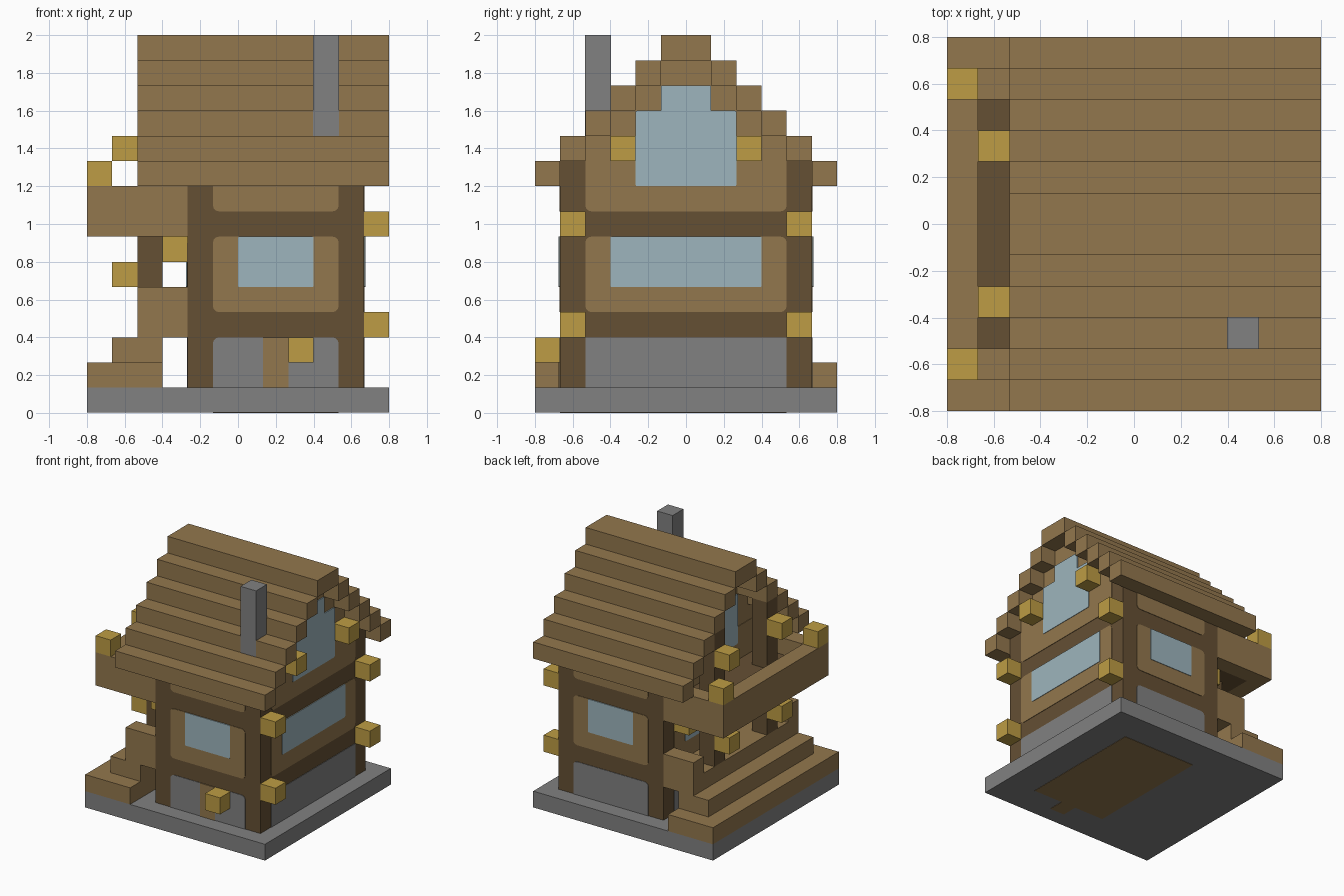
import bpy
import bmesh
from math import sin, cos, pi
from mathutils import Vector

default = bpy.data.objects.get("Cube")
if default:
    bpy.data.objects.remove(default)

U = 2 / 15            # edge of one building block
HALF = 6              # half of the footprint in blocks


def make_material(name, color):
    mat = bpy.data.materials.new(name)
    mat.use_nodes = True
    mat.diffuse_color = (*color, 1)
    mat.node_tree.nodes["Principled BSDF"].inputs["Base Color"].default_value = (*color, 1)
    return mat


wood = make_material("plank brown", (.29, .185, .075))
timber = make_material("dark timber", (.13, .08, .034))
stone = make_material("stone grey", (.22, .22, .22))
gold = make_material("lantern gold", (.51, .335, .058))
glass = make_material("pale blue glass", (.337, .462, .509))


def world(x, y, z):
    return Vector(((x - HALF) * U, (y - HALF) * U, z * U))


def finish(name, bm, mat):
    bmesh.ops.recalc_face_normals(bm, faces=bm.faces)
    mesh = bpy.data.meshes.new(name)
    bm.to_mesh(mesh)
    bm.free()
    mesh.materials.append(mat)
    obj = bpy.data.objects.new(name, mesh)
    bpy.context.collection.objects.link(obj)


def blocks(name, mat, *spans):
    """One object from boxes, each given as (x range, y range, z range) in blocks."""
    bm = bmesh.new()
    for xs, ys, zs in spans:
        low, high = world(xs[0], ys[0], zs[0]), world(xs[1], ys[1], zs[1])
        for v in bmesh.ops.create_cube(bm, size=1)["verts"]:
            v.co = Vector(h if c > 0 else l for c, l, h in zip(v.co, low, high))
    finish(name, bm, mat)


def mirror_y(span):
    xs, (a, b), zs = span
    return xs, (12 - b, 12 - a), zs


def both(*spans):
    return [s for span in spans for s in (span, mirror_y(span))]


# Wall planes: (axis, position in blocks, outward sign)
SIDES = {"front": (1, 1, -1), "back": (1, 11, 1), "right": (0, 11, 1), "left": (0, 4, -1)}


def plate(name, mat, side, across, up, lift=.004, bottom=0, top=0):
    """Thin wall panel with optionally rounded bottom and top corners."""
    axis, pos, sign = SIDES[side]
    (a, b), (c, d) = across, up
    outline = []
    corners = ((a, c, 1, 1, bottom, pi), (b, c, -1, 1, bottom, 1.5 * pi),
               (b, d, -1, -1, top, 0), (a, d, 1, -1, top, .5 * pi))
    for x, z, sx, sz, r, start in corners:
        for i in range(4 if r else 1):
            t = start + i * pi / 6
            outline.append((x + r * (sx + cos(t)), z + r * (sz + sin(t))) if r else (x, z))
    bm = bmesh.new()
    rings = []
    for depth in (0, lift / U):
        out = pos + sign * depth
        rings.append([bm.verts.new(world(out, p, z) if axis == 0 else world(p, out, z))
                      for p, z in outline])
    inner, outer = rings
    bm.faces.new(inner)
    bm.faces.new(outer)
    for i in range(len(inner)):
        j = (i + 1) % len(inner)
        bm.faces.new((inner[i], inner[j], outer[j], outer[i]))
    finish(side + "_" + name, bm, mat)


# Foundation with a wooden floor showing on its underside
blocks("foundation_slab", stone, ((0, 12), (0, 12), (.02, 1)))
blocks("ground_floor", wood, ((5, 10), (2, 10), (0, .1)), ((7, 8), (1, 2), (0, .1)))

# House body in dark timber framing
blocks("timber_body", timber, ((4, 11), (1, 11), (1, 9)),
       *both(((4, 11), (1, 2), (9, 10))))
blocks("attic_base", wood, ((4, 11), (2, 10), (9, 10)))

# Stepped gable walls at both ends
for side, xs in (("left", (4, 5)), ("right", (10, 11))):
    blocks(side + "_gable", wood, *[(xs, (z - 8, 20 - z), (z, z + 1)) for z in range(10, 14)])

# Wall panels and windows
R = .25
for side in ("front", "back"):
    plate("stone_panel", stone, side, (5, 10), (1, 3), top=R)
    plate("wall_panel", wood, side, (5, 10), (4, 7), bottom=R, top=R)
    plate("upper_panel", wood, side, (5, 10), (8, 9), bottom=R)
    plate("window", glass, side, (6, 9), (5, 7), .008, .06, .06)
for side in ("right", "left"):
    plate("stone_panel", stone, side, (2, 10), (1, 3))
    plate("wall_panel", wood, side, (2, 10), (4, 7), bottom=R, top=R)
    plate("upper_panel", wood, side, (2, 10), (8, 10), bottom=R)
    plate("window", glass, side, (3, 9), (5, 7), .008, .06, .06)
    plate("gable_window", glass, side, (4, 8), (9, 12), .008, .06, .06)
    plate("gable_window_top", glass, side, (5, 7), (12, 13), .008, 0, .06)
plate("door", wood, "front", (7, 8), (1, 3), .008)
plate("deck_door", wood, "left", (5, 7), (4, 7), .0095)

# Roof: stepped bars running the length of the house
for i in range(5):
    blocks("roof_step_%d" % (i + 1), wood, *both(((2, 12), (i, i + 1), (9 + i, 10 + i))))
blocks("roof_ridge", wood, ((2, 12), (5, 7), (14, 15)))
E = .015
blocks("chimney", stone, ((9 - E, 10 + E), (2 - E, 3 + E), (11, 15)))

# Porch: steps, raised deck and end rails
blocks("lower_step", wood, ((0, 3), (0, 12), (1, 2)))
blocks("upper_step", wood, ((1, 3), (1, 11), (2, 3)))
blocks("porch_deck", wood, ((2, 4), (1, 11), (3, 4)))
blocks("porch_rails", wood, *both(((2, 4), (1, 2), (4, 5))))
blocks("porch_posts", timber, *both(((2, 3), (3, 4), (4, 12))))

# Balcony: dark floor inside a plank parapet
blocks("balcony_floor", timber, ((1, 4), (2, 10), (7, 8)))
blocks("balcony_parapet", wood, ((0, 1), (1, 11), (7, 9)), *both(((1, 4), (1, 2), (7, 9))))

# Lanterns
blocks("door_lantern", gold, ((8, 9), (0, 1), (2, 3)))
blocks("right_wall_lanterns", gold, *both(
    ((11, 12), (1, 2), (3, 4)), ((11, 12), (1, 2), (7, 8)), ((11, 12), (3, 4), (10, 11))))
blocks("balcony_lanterns", gold, *both(((0, 1), (1, 2), (9, 10)), ((1, 2), (3, 4), (10, 11))))
blocks("porch_lanterns", gold, *both(((1, 2), (3, 4), (5, 6)), ((3, 4), (2, 3), (6, 7))))
